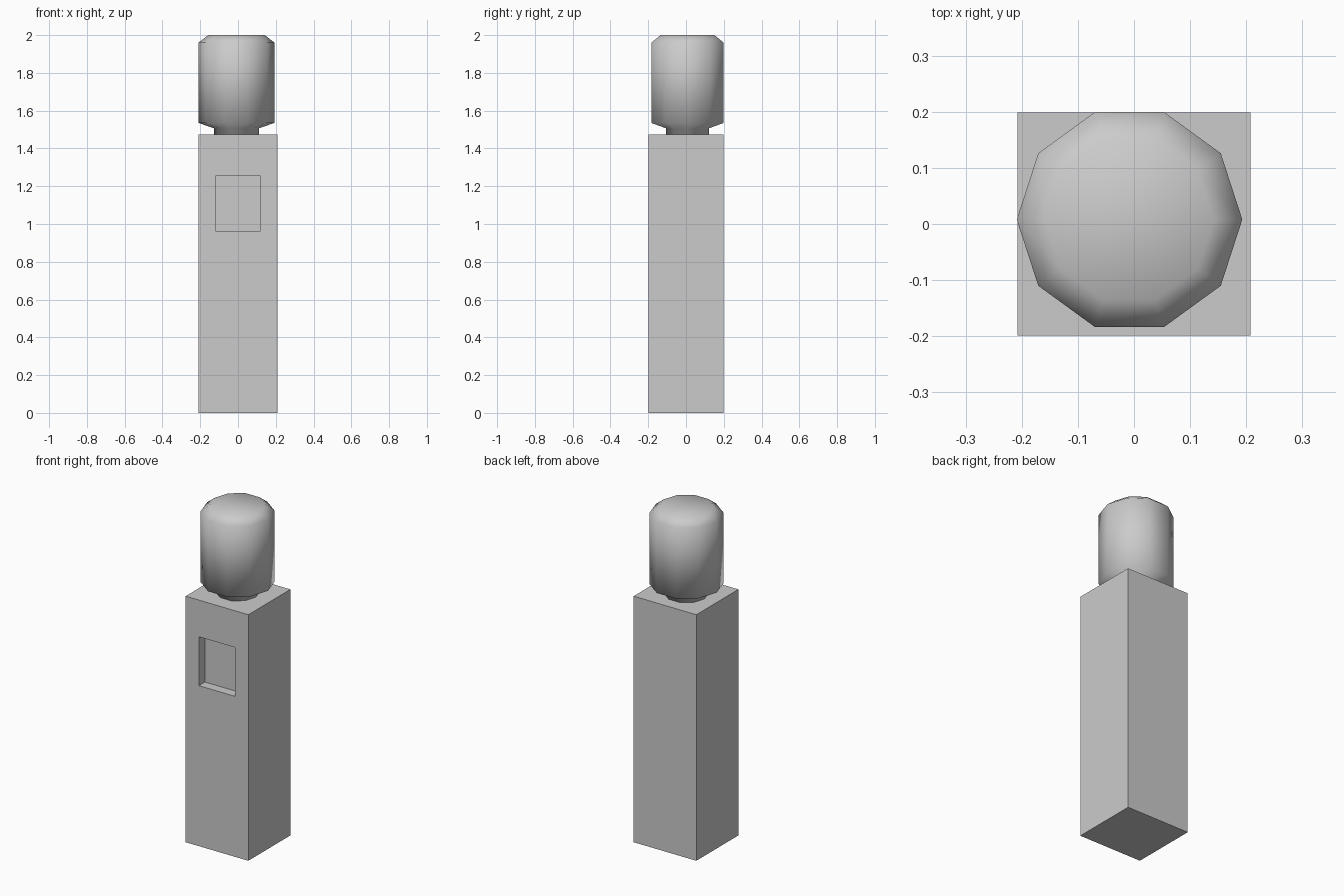
import bpy, bmesh, math

cube = bpy.data.objects.get("Cube")
if cube:
    bpy.data.objects.remove(cube, do_unlink=True)

# One plain grey for the whole model
grey = bpy.data.materials.new("plain grey")
grey.use_nodes = True
grey.diffuse_color = (0.6, 0.6, 0.6, 1)
grey.node_tree.nodes["Principled BSDF"].inputs["Base Color"].default_value = (0.6, 0.6, 0.6, 1)


def make_object(name, bm, smooth=False):
    bmesh.ops.recalc_face_normals(bm, faces=bm.faces)
    for f in bm.faces:
        f.smooth = smooth
    mesh = bpy.data.meshes.new(name)
    bm.to_mesh(mesh)
    bm.free()
    mesh.materials.append(grey)
    obj = bpy.data.objects.new(name, mesh)
    bpy.context.scene.collection.objects.link(obj)
    return obj


def box(name, x, y, z):
    """Box spanning the given (low, high) ranges."""
    bm = bmesh.new()
    bmesh.ops.create_cube(bm, size=1)
    for v in bm.verts:
        v.co = [r[0] if c < 0 else r[1] for c, r in zip(v.co, (x, y, z))]
    return make_object(name, bm)


# Cabinet with a tap recess cut into the front
cabinet = box("cabinet", (-0.208, 0.208), (-0.199, 0.199), (0, 1.475))
cutter = box("recess_cutter", (-0.12, 0.12), (-0.3, -0.142), (0.962, 1.255))
cutter.hide_render = True
cutter.hide_set(True)
cut = cabinet.modifiers.new("recess", "BOOLEAN")
cut.operation = "DIFFERENCE"
cut.solver = "EXACT"
cut.object = cutter

# Ten-sided bottle: (radius, height) from neck to top
SIDES = 10
PROFILE = [(0.12, 1.47), (0.12, 1.507), (0.201, 1.535), (0.201, 1.96), (0.15, 2.0)]
bm = bmesh.new()
rings = []
for r, z in PROFILE:
    angles = [math.tau * i / SIDES for i in range(SIDES)]
    rings.append([bm.verts.new((r * math.cos(a) - 0.008, r * math.sin(a) + 0.008, z)) for a in angles])
for low, high in zip(rings, rings[1:]):
    for i in range(SIDES):
        j = (i + 1) % SIDES
        bm.faces.new((low[i], low[j], high[j], high[i]))
bm.faces.new(rings[0])
bm.faces.new(rings[-1])
make_object("bottle", bm, smooth=True)
